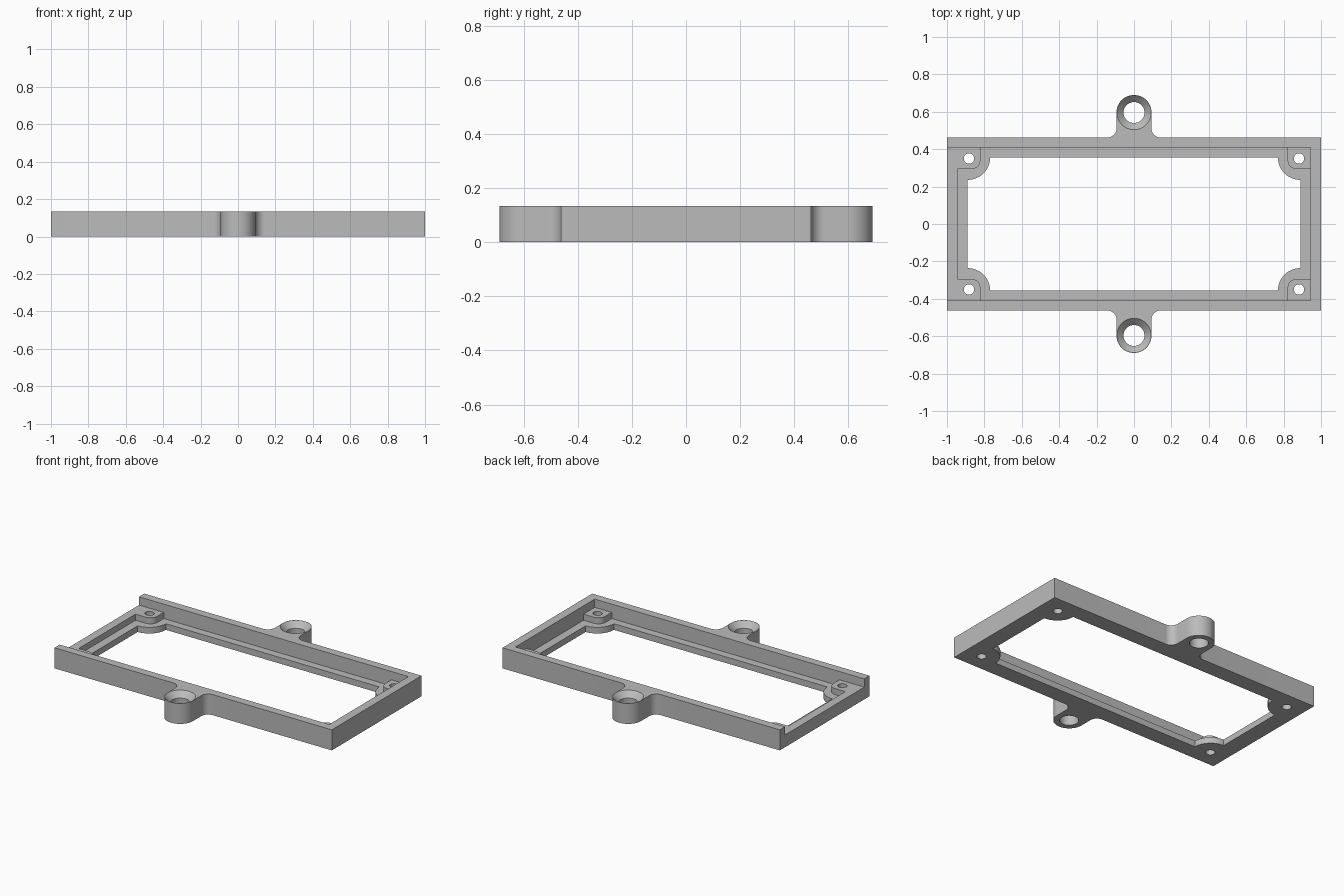
import bpy, bmesh, math

if "Cube" in bpy.data.objects:
    bpy.data.objects.remove(bpy.data.objects["Cube"], do_unlink=True)

HEIGHT, POST_TOP, LEDGE_TOP = 0.134, 0.08, 0.04
HALF_Y, WALL_X, WALL_Y = 0.462, 0.944, 0.408
BOSS_Y, BOSS_R, BORE_R, FILLET = 0.596, 0.0935, 0.056, 0.05

grey = bpy.data.materials.new("plain grey")
grey.use_nodes = True
colour = (0.5, 0.5, 0.5, 1)
grey.diffuse_color = colour
grey.node_tree.nodes["Principled BSDF"].inputs["Base Color"].default_value = colour


def arc(cx, cy, r, start, end, steps=16):
    angles = [math.radians(start + (end - start) * i / steps) for i in range(steps + 1)]
    return [(cx + r * math.cos(a), cy + r * math.sin(a)) for a in angles]


def make_object(name, bm):
    bmesh.ops.recalc_face_normals(bm, faces=bm.faces)
    mesh = bpy.data.meshes.new(name)
    bm.to_mesh(mesh)
    bm.free()
    obj = bpy.data.objects.new(name, mesh)
    bpy.context.collection.objects.link(obj)
    mesh.materials.append(grey)
    return obj


def prism(name, points, z0, z1):
    """Extrude a flat outline between two heights."""
    bm = bmesh.new()
    verts = [bm.verts.new((x, y, z0)) for x, y in points]
    face = bm.faces.new(verts)
    new = bmesh.ops.extrude_face_region(bm, geom=[face])["geom"]
    bmesh.ops.translate(bm, vec=(0, 0, z1 - z0),
                        verts=[v for v in new if isinstance(v, bmesh.types.BMVert)])
    return make_object(name, bm)


def notched_rectangle(hx, hy, cx, cy, r):
    """Rectangle whose four corners are taken away by rounded lobes."""
    corner = [(hx, cy - r)] + arc(cx, cy, r, 270, 180) + [(cx - r, hy)]
    clean = []
    for p in corner:
        if not clean or math.dist(p, clean[-1]) > 1e-5:
            clean.append(p)
    half = clean + [(-x, y) for x, y in reversed(clean)]
    return half + [(-x, -y) for x, y in half]


def cut(target, cutter):
    mod = target.modifiers.new("cut", "BOOLEAN")
    mod.operation, mod.solver, mod.object = "DIFFERENCE", "EXACT", cutter
    bpy.context.view_layer.objects.active = target
    bpy.ops.object.modifier_apply(modifier=mod.name)
    bpy.data.objects.remove(cutter, do_unlink=True)


# Outer body with the two filleted mounting ears
quarter = [(1, HALF_Y)] + arc(BOSS_R + FILLET, HALF_Y + FILLET, FILLET, 270, 180)
quarter += arc(0, BOSS_Y, BOSS_R, 0, 90, 24)
half = quarter + [(-x, y) for x, y in reversed(quarter[:-1])]
frame = prism("mounting_frame", half + [(-x, -y) for x, y in half], 0, HEIGHT)

# Central opening with rounded corner lobes
cut(frame, prism("opening", notched_rectangle(0.889, 0.356, 0.889, 0.356, 0.12), -0.1, 0.3))

# Pocket above the ledge, leaving the corner posts
cut(frame, prism("pocket", notched_rectangle(WALL_X, WALL_Y, 0.871, 0.343, 0.05),
                 LEDGE_TOP, 0.3))

# Upper recess, open through the low end wall
recess = [(-1.1, -WALL_Y), (WALL_X, -WALL_Y), (WALL_X, WALL_Y), (-1.1, WALL_Y)]
cut(frame, prism("recess", recess, POST_TOP, 0.3))

# Screw holes in the corner posts
for sx in (-1, 1):
    for sy in (-1, 1):
        cut(frame, prism("screw_hole", arc(sx * 0.882, sy * 0.35, 0.028, 0, 345, 23), -0.1, 0.3))

# Bores and countersinks in the ears
for sy in (-1, 1):
    cut(frame, prism("bore", arc(0, sy * BOSS_Y, BORE_R, 0, 352.5, 47), -0.1, 0.3))
    bm = bmesh.new()
    depth = 0.038
    bmesh.ops.create_cone(bm, cap_ends=True, segments=48, radius1=BORE_R - 0.002,
                          radius2=BOSS_R - 0.001, depth=depth)
    bmesh.ops.translate(bm, vec=(0, sy * BOSS_Y, HEIGHT + 0.0005 - depth / 2), verts=bm.verts)
    cut(frame, make_object("countersink", bm))

# Smooth the round walls, keep the edges crisp
bpy.ops.object.select_all(action="DESELECT")
frame.select_set(True)
bpy.context.view_layer.objects.active = frame
bpy.ops.object.shade_smooth_by_angle(angle=math.radians(30))
